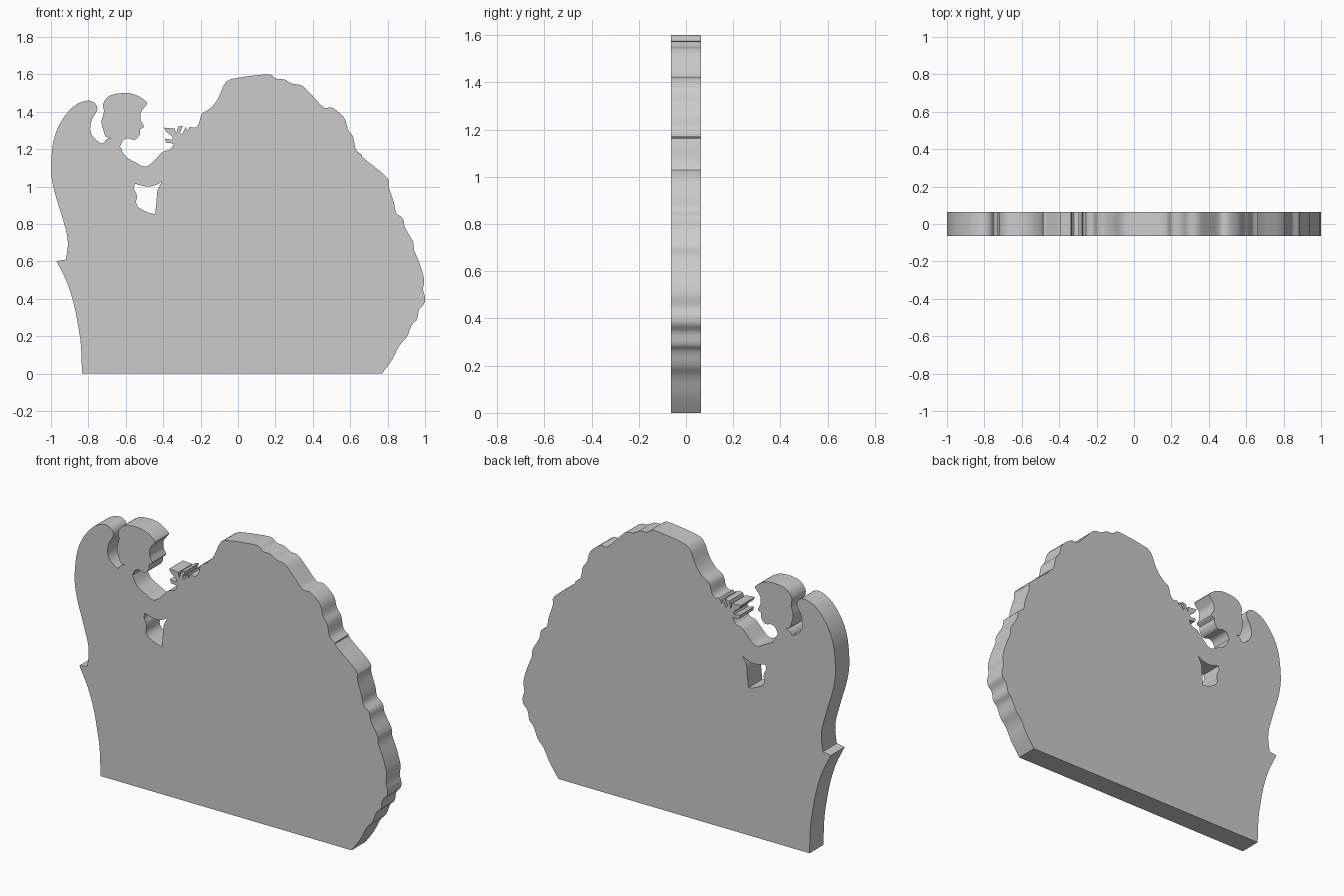
import bpy, math

HALF_DEPTH = 0.0635


def smooth(points, steps=4):
    """Catmull-Rom curve through the points, sharp at both ends."""
    out = []
    n = len(points)
    for i in range(n - 1):
        p0, p1 = points[max(i - 1, 0)], points[i]
        p2, p3 = points[i + 1], points[min(i + 2, n - 1)]
        for s in range(steps):
            t = s / steps
            out.append(tuple(
                0.5 * (2 * b + (c - a) * t + (2 * a - 5 * b + 4 * c - d) * t * t
                       + (3 * b - a - 3 * c + d) * t ** 3)
                for a, b, c, d in zip(p0, p1, p2, p3)))
    return out


# Flared skirt edge and back of the gown
skirt = [(-.834, 0), (-.84, .155), (-.856, .262), (-.877, .369), (-.914, .487), (-.97, .602)]
# Wing from its lower tip, over the top and into the curl behind the head
wing_tip = [(-.97, .602), (-.92, .61)]
wing = [(-.92, .61), (-.91, .68), (-.913, .735), (-.925, .785), (-.952, .877), (-.984, .984),
        (-1, 1.09), (-.99, 1.225), (-.963, 1.315), (-.92, 1.385), (-.866, 1.438),
        (-.805, 1.46), (-.768, 1.448), (-.752, 1.42), (-.76, 1.395), (-.78, 1.36),
        (-.79, 1.305), (-.77, 1.26), (-.727, 1.23), (-.706, 1.25), (-.68, 1.262)]
# Hair, face and chin
head = [(-.68, 1.262), (-.706, 1.267), (-.722, 1.31), (-.73, 1.347), (-.717, 1.40),
        (-.72, 1.444), (-.684, 1.487), (-.604, 1.50), (-.54, 1.487), (-.487, 1.45),
        (-.497, 1.428), (-.519, 1.396), (-.519, 1.353), (-.503, 1.32), (-.524, 1.305),
        (-.524, 1.283), (-.54, 1.257), (-.56, 1.25), (-.588, 1.257), (-.615, 1.246),
        (-.631, 1.214)]
# Raised arm
arm = [(-.631, 1.214), (-.60, 1.16), (-.545, 1.128), (-.503, 1.107), (-.47, 1.118),
       (-.433, 1.155), (-.40, 1.187), (-.364, 1.198), (-.342, 1.23)]
# Hand with blossom petals (straight, pointed)
blossom = [(-.342, 1.23), (-.385, 1.235), (-.39, 1.257), (-.353, 1.25), (-.348, 1.262),
           (-.358, 1.273), (-.385, 1.294), (-.396, 1.315), (-.337, 1.31), (-.332, 1.278),
           (-.32, 1.32), (-.294, 1.326), (-.31, 1.289), (-.30, 1.278), (-.278, 1.32),
           (-.273, 1.294)]
# Bumpy bush edge, over the crown and down to the base
bush = [(-.257, 1.32), (-.23, 1.315), (-.209, 1.337), (-.193, 1.39), (-.15, 1.417),
        (-.107, 1.47), (-.064, 1.56), (.01, 1.583), (.09, 1.594), (.17, 1.60),
        (.203, 1.577), (.25, 1.572), (.29, 1.55), (.342, 1.54), (.396, 1.487),
        (.46, 1.422), (.503, 1.422), (.567, 1.37), (.588, 1.305), (.615, 1.267),
        (.63, 1.198), (.663, 1.17), (.674, 1.15), (.797, 1.048), (.807, .995),
        (.834, .914), (.845, .861), (.882, .829), (.893, .78), (.936, .706),
        (.941, .663), (.973, .583), (.995, .503), (.989, .45), (1, .41),
        (.995, .374), (.968, .342), (.957, .289), (.93, .262), (.904, .198),
        (.866, .155), (.824, .075), (.77, 0)]
# Opening under the arm: top edge, right edge, ragged lower left edge
hole_top = [(-.553, 1.016), (-.487, 1.0), (-.44, 1.008), (-.406, 1.027)]
hole_right = [(-.406, 1.027), (-.43, .98), (-.435, .93), (-.443, .852)]
hole_left = [(-.443, .852), (-.487, .864), (-.53, .888), (-.545, .915), (-.54, .94),
             (-.545, .965), (-.555, .985), (-.553, 1.016)]

outline = (smooth(skirt) + wing_tip[:1] + smooth(wing) + smooth(head) + smooth(arm)
           + blossom + smooth(bush, 3) + bush[-1:])
opening = smooth(hole_top) + smooth(hole_right) + smooth(hole_left)

# Flat plaque: filled 2D curve with a hole, given thickness and turned upright
curve = bpy.data.curves.new("plaque_outline", 'CURVE')
curve.dimensions = '2D'
curve.fill_mode = 'BOTH'
curve.extrude = HALF_DEPTH
for loop in (outline, opening):
    spline = curve.splines.new('POLY')
    spline.points.add(len(loop) - 1)
    for point, (x, z) in zip(spline.points, loop):
        point.co = (max(-1, min(1, x)), max(0, min(1.6, z)), 0, 1)
    spline.use_cyclic_u = True

plaque = bpy.data.objects.new("silhouette_plaque", curve)
bpy.context.collection.objects.link(plaque)
plaque.rotation_euler = (math.pi / 2, 0, 0)
bpy.context.view_layer.objects.active = plaque
plaque.select_set(True)
bpy.ops.object.convert(target='MESH')
bpy.ops.object.transform_apply(location=False, rotation=True, scale=False)

# Weld the faces to the rim and keep the rim edges sharp
bpy.ops.object.mode_set(mode='EDIT')
bpy.ops.mesh.select_all(action='SELECT')
bpy.ops.mesh.remove_doubles(threshold=0.0005)
bpy.ops.mesh.normals_make_consistent(inside=False)
bpy.ops.object.mode_set(mode='OBJECT')
bpy.ops.object.shade_smooth_by_angle(angle=math.radians(30))

grey = bpy.data.materials.new("plain_grey")
grey.diffuse_color = (0.6, 0.6, 0.6, 1)
plaque.data.materials.clear()
plaque.data.materials.append(grey)
